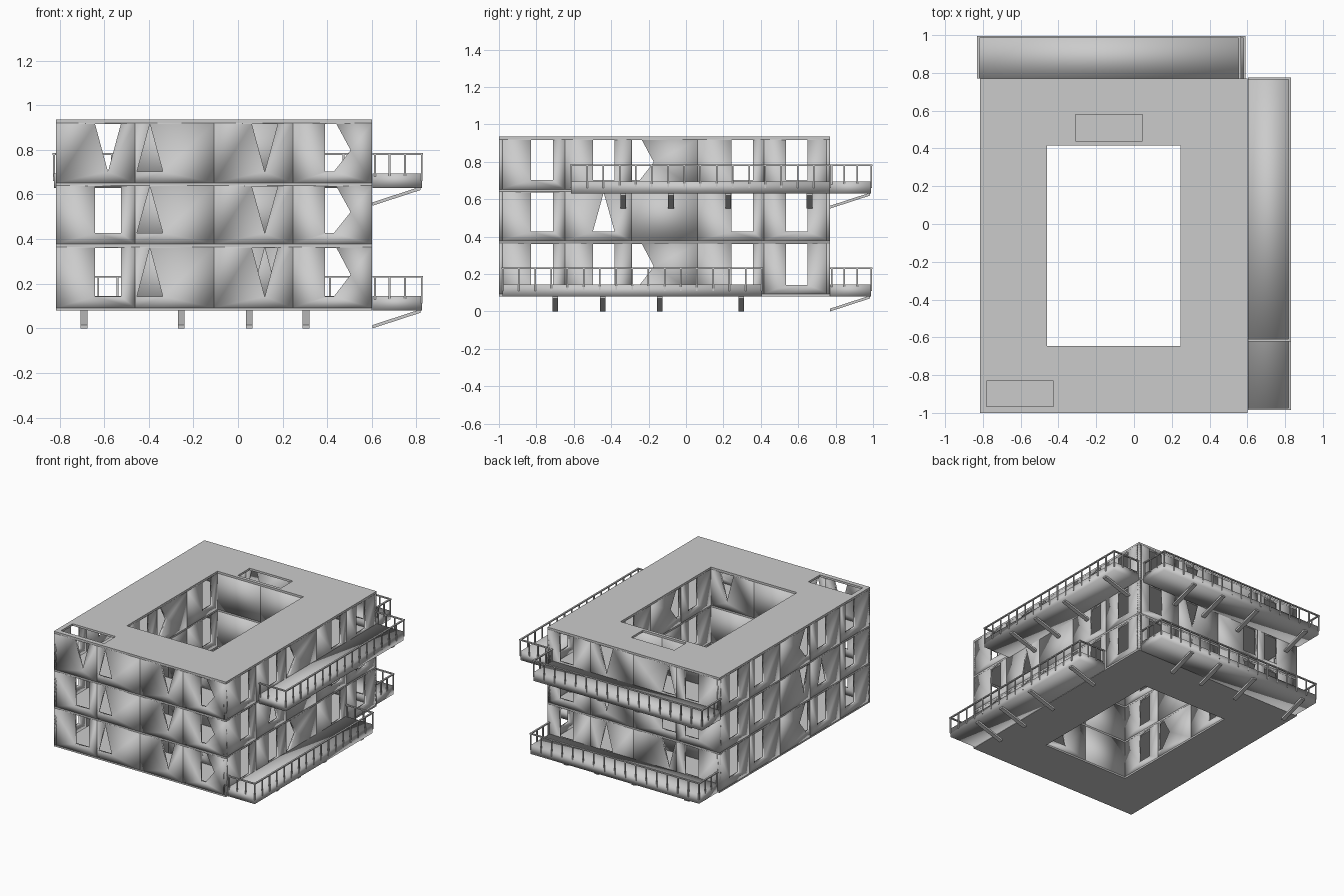
import bpy, bmesh
from mathutils import Vector, Matrix

cube = bpy.data.objects.get("Cube")
if cube:
    bpy.data.objects.remove(cube)

grey = bpy.data.materials.new("light_grey")
grey.use_nodes = True
grey.diffuse_color = (0.6, 0.6, 0.6, 1)
grey.node_tree.nodes["Principled BSDF"].inputs["Base Color"].default_value = (0.6, 0.6, 0.6, 1)

# Layout: a grid of 4 x 5 bays around a 2 x 3 bay courtyard
XS = [-0.815 + 0.354 * i for i in range(5)]
YS = [-1.0 + 0.354 * i for i in range(6)]
FLOORS = [0.08, 0.365, 0.64]
SLAB = 0.012
ROOF_Z = 0.92
WALL = 0.02
X_CENTRES = [-0.583, -0.395, 0.12, 0.447]
Y_CENTRES = [-0.77, -0.44, -0.23, 0.3, 0.592]

# Opening outlines: sideways -1..1, height 0..1
SHAPES = {
    "W": [(-1, 0), (1, 0), (1, 1), (-1, 1)],
    "V": [(0, 0), (1, 1), (-1, 1)],
    "A": [(-1, 0), (1, 0), (0, 1)],
    "K": [(-1, 0), (-0.3, 0), (1, 0.45), (-0.1, 1), (-1, 1)],
    "S": None,
}


def finish(name, bm, smooth=False):
    mesh = bpy.data.meshes.new(name)
    for f in bm.faces:
        f.smooth = smooth
    bm.to_mesh(mesh)
    bm.free()
    mesh.materials.append(grey)
    obj = bpy.data.objects.new(name, mesh)
    bpy.context.collection.objects.link(obj)
    return obj


def panel(bm, loops, normal):
    """Flat panel from an outer loop and hole loops."""
    edges = []
    for loop in loops:
        vs = [bm.verts.new(p) for p in loop]
        edges += [bm.edges.new((vs[i - 1], vs[i])) for i in range(len(vs))]
    made = bmesh.ops.triangle_fill(bm, use_beauty=True, edges=edges, normal=normal)
    for f in made["geom"]:
        if isinstance(f, bmesh.types.BMFace):
            f.normal_update()
            if f.normal.dot(normal) < 0:
                f.normal_flip()


def thicken(obj, depth):
    mod = obj.modifiers.new("thickness", "SOLIDIFY")
    mod.thickness = depth
    mod.offset = -1


def rect(x0, x1, y0, y1, z):
    return [(x0, y0, z), (x1, y0, z), (x1, y1, z), (x0, y1, z)]


def slab(name, top, depth, holes):
    bm = bmesh.new()
    loops = [rect(XS[0], XS[-1], YS[0], YS[-1], top)]
    panel(bm, loops + [rect(*h, top) for h in holes], Vector((0, 0, 1)))
    thicken(finish(name, bm), depth)


def facade(name, axis, pos, side, grid, centres, rows):
    """Row of bay panels per storey; axis is the direction the wall runs in."""
    bm = bmesh.new()
    normal = Vector((0, side, 0)) if axis == "x" else Vector((side, 0, 0))

    def place(u, z):
        return (u, pos, z) if axis == "x" else (pos, u, z)

    tops = FLOORS[1:] + [ROOF_Z]
    for base, top, row in zip(FLOORS, tops, rows):
        low, high = base + SLAB, top
        for u0, u1, c, kind in zip(grid, grid[1:], centres, row):
            loops = [[place(u0, low), place(u1, low), place(u1, high), place(u0, high)]]
            if SHAPES[kind]:
                sill, head = low + 0.05, high - 0.004
                loops.append([place(c + 0.058 * s, sill + (head - sill) * t)
                              for s, t in SHAPES[kind]])
            panel(bm, loops, normal)
    thicken(finish(name, bm, True), WALL)


def add_box(bm, x0, x1, y0, y1, z0, z1):
    size = Matrix.Diagonal((x1 - x0, y1 - y0, z1 - z0, 1))
    mid = Matrix.Translation(((x0 + x1) / 2, (y0 + y1) / 2, (z0 + z1) / 2))
    bmesh.ops.create_cube(bm, size=1, matrix=mid @ size)


# Floor and roof slabs
court = (XS[1], XS[3], YS[1], YS[4])
for label, z in zip(("ground", "first", "second"), FLOORS):
    slab(label + "_floor_slab", z + SLAB, SLAB, [court])
slab("roof_slab", ROOF_Z + 0.015, 0.015,
     [court, (-0.31, 0.045, 0.44, 0.58), (-0.78, -0.425, -0.965, -0.83)])

# Outer walls, storeys listed from the ground up
facade("front_wall", "x", YS[0], -1, XS, X_CENTRES, ["WAVK", "WAVK", "VAVK"])
facade("back_wall", "x", YS[-1], 1, XS, X_CENTRES, ["WVAW", "WWVW", "WAVW"])
facade("left_wall", "y", XS[-1], 1, YS, Y_CENTRES, ["WWKWW", "WASWW", "WWKWW"])
facade("right_wall", "y", XS[0], -1, YS, Y_CENTRES, ["WWKWW", "WAVWW", "WWKWW"])

# Courtyard walls
XC, YC = X_CENTRES[1:3], Y_CENTRES[1:4]
facade("court_front_wall", "x", YS[1], 1, XS[1:4], XC, ["SA", "SS", "SV"])
facade("court_back_wall", "x", YS[4], -1, XS[1:4], XC, ["SS", "SV", "SS"])
facade("court_left_wall", "y", XS[3], -1, YS[1:5], YC, ["WKW", "WSW", "WKW"])
facade("court_right_wall", "y", XS[1], 1, YS[1:5], YC, ["WKW", "WSW", "WKW"])


def balcony(name, start, length, z, struts, to_world):
    """Balcony along u, reaching out along v from the wall, mapped by to_world."""
    depth, deck_top, rail_top, bar = 0.22, z + 0.065, z + 0.155, 0.004
    end = start + length

    deck = bmesh.new()
    add_box(deck, start, end, 0, depth, z, deck_top)

    rail = bmesh.new()
    add_box(rail, start, end, depth - 0.006, depth + 0.006, rail_top - 0.008, rail_top)
    for u in (start, end):
        add_box(rail, u - 0.006, u + 0.006, 0, depth + 0.006, rail_top - 0.008, rail_top)
        for v in (0.01, 0.075, 0.145):
            add_box(rail, u - bar, u + bar, v - bar, v + bar, z + 0.05, rail_top)
    count = round(length / 0.087)
    for i in range(count + 1):
        u = start + length * i / count
        add_box(rail, u - bar, u + bar, depth - bar, depth + bar, z + 0.03, rail_top)

    # Diagonal struts below the deck
    brace = bmesh.new()
    for u in struts:
        ends = []
        for v, low, high in ((0, z - 0.08, z - 0.065), (depth - 0.005, z - 0.01, z + 0.005)):
            ends.append([brace.verts.new((u + s, v, h)) for s, h in
                         ((-0.015, low), (0.015, low), (0.015, high), (-0.015, high))])
        a, b = ends
        brace.faces.new(a)
        brace.faces.new(b[::-1])
        for i in range(4):
            brace.faces.new((a[i - 1], b[i - 1], b[i], a[i]))

    for part, bm in (("deck", deck), ("railing", rail), ("struts", brace)):
        bm.transform(to_world)
        bmesh.ops.recalc_face_normals(bm, faces=bm.faces)
        finish(name + "_" + part, bm, part == "deck")


# Side balconies run along y, back balconies along x
side = Matrix(((0, 1, 0, XS[-1] + 0.003), (1, 0, 0, 0), (0, 0, 1, 0), (0, 0, 0, 1)))
back = Matrix.Translation((0, YS[-1], 0))
side_struts = [-0.7, -0.445, -0.14, 0.295]
back_struts = [-0.69, -0.255, 0.05, 0.305]
balcony("lower_side_balcony", -0.98, 1.385, 0.08, side_struts, side)
balcony("upper_side_balcony", -0.615, 1.385, 0.63, [s + 0.365 for s in side_struts], side)
balcony("lower_back_balcony", -0.8, 1.385, 0.08, back_struts, back)
balcony("upper_back_balcony", -0.825, 1.385, 0.63, [s - 0.025 for s in back_struts], back)
